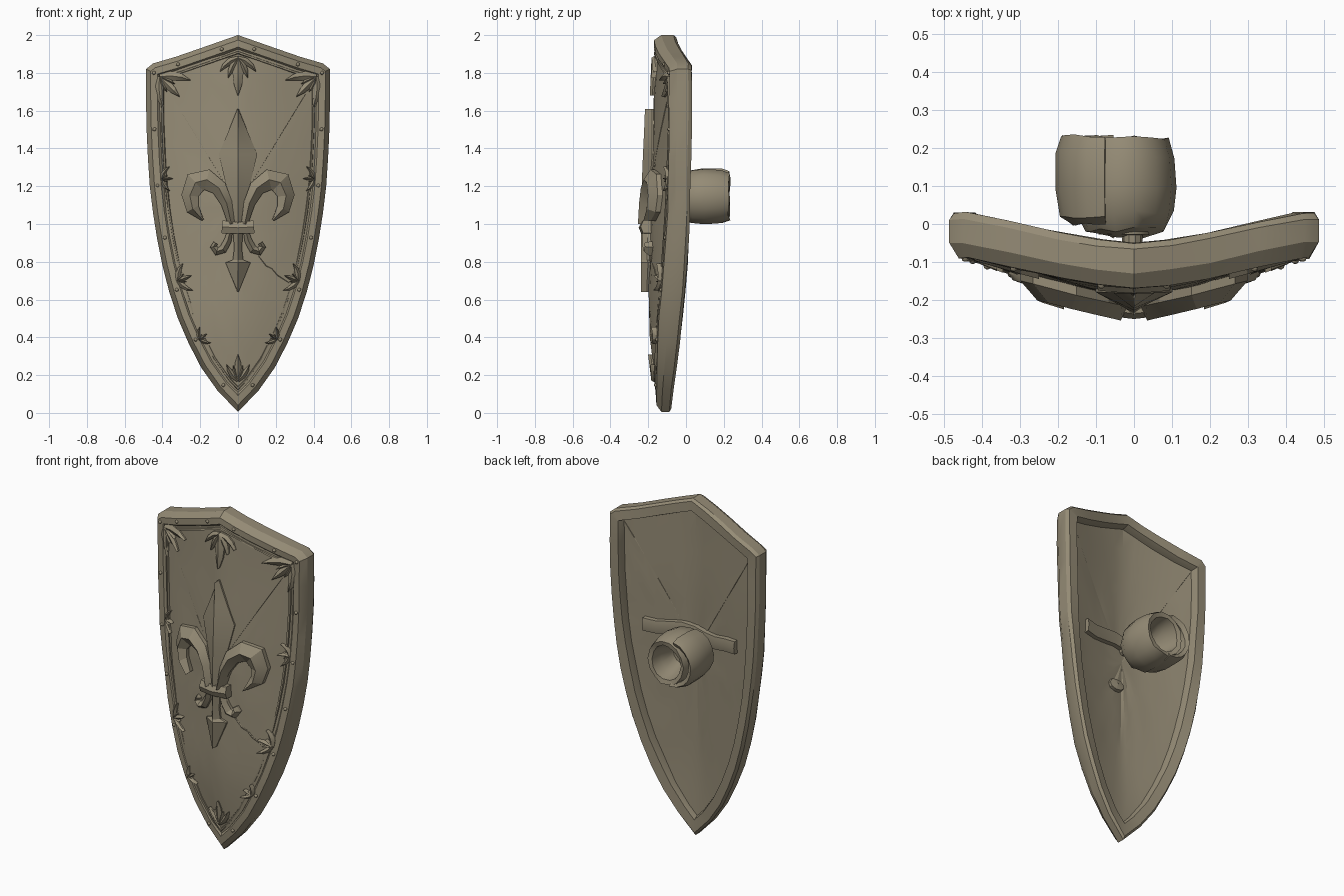
import bpy, bmesh, math, random
from mathutils import Vector

random.seed(4)
if "Cube" in bpy.data.objects:
    bpy.data.objects.remove(bpy.data.objects["Cube"])

COLOUR = (0.30, 0.26, 0.18, 1)
mat = bpy.data.materials.new("weathered bronze")
mat.use_nodes = True
mat.diffuse_color = COLOUR
mat.node_tree.nodes["Principled BSDF"].inputs["Base Color"].default_value = COLOUR


def finish(name, bm, angle=25):
    bmesh.ops.recalc_face_normals(bm, faces=bm.faces)
    me = bpy.data.meshes.new(name)
    bm.to_mesh(me)
    bm.free()
    me.materials.append(mat)
    ob = bpy.data.objects.new(name, me)
    bpy.context.collection.objects.link(ob)
    bpy.ops.object.select_all(action="DESELECT")
    ob.select_set(True)
    bpy.context.view_layer.objects.active = ob
    bpy.ops.object.shade_smooth_by_angle(angle=math.radians(angle))
    return ob


# Curved surfaces of the shield, as depth over (x, z)
def back(x, z):
    return -0.05 + 0.08 * min(1, abs(x) / 0.42) ** 1.4 - 0.03 * max(0, 1 - z / 1.5)


def thick(z):
    return 0.075 + 0.045 * min(1, max(0, z) / 0.45)


def front(x, z):
    bulge = max(0, 1 - (x / 0.4) ** 2) * math.sin(math.pi * min(2, max(0, z)) / 2)
    return back(x, z) - thick(z) + 0.015 - 0.03 * bulge


def inner(x, z):
    return back(x, z) - 0.35 * thick(z)


# Outline, right half from peak to tip, then mirrored
half = [(0, 2), (0.1, 1.965), (0.2, 1.93), (0.33, 1.885), (0.45, 1.85), (0.487, 1.82),
        (0.487, 1.66), (0.484, 1.5), (0.477, 1.35), (0.467, 1.2), (0.45, 1.06), (0.428, 0.92),
        (0.4, 0.78), (0.364, 0.64), (0.318, 0.5), (0.262, 0.37), (0.195, 0.24), (0.11, 0.12), (0, 0.005)]
outline = [Vector(p) for p in half] + [Vector((-x, z)) for x, z in half[-2:0:-1]]


def inset(d):
    out = []
    n = len(outline)
    for i, p in enumerate(outline):
        a = (p - outline[i - 1]).normalized()
        b = (outline[(i + 1) % n] - p).normalized()
        na, nb = Vector((a.y, -a.x)), Vector((b.y, -b.x))
        m = na + nb
        out.append(p + m * (d / max(0.5, 1 + na.dot(nb))))
    return out


def bridge(bm, rings, closed):
    pairs = list(zip(rings, rings[1:])) + ([(rings[-1], rings[0])] if closed else [])
    for r, s in pairs:
        for i in range(len(r)):
            j = (i + 1) % len(r)
            bm.faces.new((r[i], r[j], s[j], s[i]))


def frame(name, section, wear=0.0):
    bm = bmesh.new()
    rings = []
    for d, t in section:
        ring = []
        for p in inset(d):
            y = back(p.x, p.y) - t * thick(p.y) + random.uniform(-wear, wear)
            ring.append(bm.verts.new((p.x, y, p.y)))
        rings.append(ring)
    bridge(bm, rings, True)
    return finish(name, bm, 30)


# Rim and the thin moulding inside it
frame("rim", [(0.012, 0), (0, 0.15), (0, 0.66), (0.025, 1), (0.06, 1.0), (0.075, 0.85),
              (0.075, 0.3), (0.065, 0)], 0.0025)
frame("inner_moulding", [(0.078, 0.8), (0.082, 0.98), (0.09, 1.0), (0.098, 0.8)], 0.002)

# Curved panel with a keel along the middle and slightly beaten faces
bm = bmesh.new()
centre = Vector((0, 1.1))
edge = inset(0.068)
sides = []
for depth in (front, inner):
    rings = []
    for s in (1, 0.85, 0.7, 0.54, 0.37, 0.19):
        ring = []
        for p in edge:
            q = centre + (p - centre) * s
            ring.append(bm.verts.new((q.x, depth(q.x, q.y) + random.uniform(-0.003, 0.003), q.y)))
        rings.append(ring)
    bridge(bm, rings, False)
    hub = bm.verts.new((0, depth(0, centre.y), centre.y))
    last = rings[-1]
    for i in range(len(last)):
        bm.faces.new((last[i - 1], last[i], hub))
    sides.append(rings[0])
bridge(bm, sides, False)
finish("panel", bm, 12)


# Raised ridged strip lying on the panel: points are (x, z, half width)
def strip(bm, pts, h, sign=1, shoulder=0.4):
    rings = []
    for i, (x, z, w) in enumerate(pts):
        a, b = pts[max(0, i - 1)], pts[min(len(pts) - 1, i + 1)]
        d = Vector((b[0] - a[0], b[1] - a[1])).normalized()
        ring = []
        for k, lift in ((-1, -0.015), (-1, shoulder * h), (0, h), (1, shoulder * h), (1, -0.015)):
            px, pz = x - d.y * w * k, z + d.x * w * k
            ring.append(bm.verts.new((sign * px, front(px, pz) - lift, pz)))
        rings.append(ring)
    bridge(bm, rings, False)
    bm.faces.new(rings[0])
    bm.faces.new(rings[-1])


def emblem(name, pts, h, mirrored=False, shoulder=0.4):
    bm = bmesh.new()
    for sign in (1, -1) if mirrored else (1,):
        strip(bm, pts, h, sign, shoulder)
    finish(name, bm)


# Lily emblem
emblem("lily_blade", [(0, 1.61, 0.003), (0, 1.48, 0.055), (0, 1.37, 0.102), (0, 1.2, 0.062),
                      (0, 1.0, 0.025)], 0.045, shoulder=0.2)
emblem("lily_petals", [(0.035, 1.0, 0.018), (0.06, 1.11, 0.03), (0.1, 1.19, 0.042), (0.165, 1.235, 0.055),
                       (0.225, 1.22, 0.06), (0.255, 1.15, 0.045), (0.24, 1.08, 0.035), (0.185, 1.02, 0.006)],
       0.062, True)
emblem("lily_band", [(-0.085, 0.985, 0.034), (0, 0.98, 0.03), (0.085, 0.985, 0.034)], 0.055, shoulder=0.75)
emblem("lily_spear", [(0, 0.98, 0.028), (0, 0.87, 0.02), (0, 0.81, 0.028), (0, 0.795, 0.066),
                      (0, 0.64, 0.003)], 0.042, shoulder=0.25)
emblem("lily_tails", [(0.04, 0.97, 0.014), (0.055, 0.91, 0.02), (0.08, 0.865, 0.022), (0.112, 0.855, 0.022),
                      (0.13, 0.88, 0.018), (0.118, 0.9, 0.012)], 0.04, True)
emblem("crack", [(0.11, 0.83, 0.002), (0.15, 0.78, 0.004), (0.18, 0.765, 0.003), (0.21, 0.73, 0.004),
                 (0.27, 0.69, 0.002)], 0.004)


# Leaf ornaments: a fan of bent leaves around the edge of the panel
def leaves(name, x, z, heading, size, spread, arm=0.8, mirrored=True):
    bm = bmesh.new()
    for sign in (1, -1) if mirrored else (1,):
        for turn, length in ((0, size), (spread, size * arm), (-spread, size * arm),
                             (spread / 2, size * 0.6), (-spread / 2, size * 0.6)):
            pts = []
            for t, w in ((0, 0.08), (0.35, 0.15), (0.7, 0.11), (1, 0.01)):
                a = math.radians(heading + turn * (1 - 0.3 * t))
                pts.append((x + math.cos(a) * length * t, z + math.sin(a) * length * t, w * length))
            strip(bm, pts, 0.022, sign)
    finish(name, bm)


leaves("top_leaves", 0, 1.88, -90, 0.2, 75, 0.6, False)
leaves("corner_leaves", 0.415, 1.78, 225, 0.15, 55, 1.1)
leaves("side_leaves", 0.405, 1.24, 180, 0.06, 80, 1.3)
leaves("lower_leaves", 0.32, 0.7, 160, 0.08, 75, 1.2)
leaves("small_leaves", 0.205, 0.39, 145, 0.05, 75, 1.3)
leaves("bottom_leaves", 0, 0.17, 90, 0.14, 50, 0.75, False)

# Rivets on the rim
bm = bmesh.new()
for i, p in enumerate(inset(0.042)):
    if i % 2 and p.y > 0.1:
        made = bmesh.ops.create_icosphere(bm, subdivisions=1, radius=0.011)
        y = back(p.x, p.y) - thick(p.y)
        bmesh.ops.translate(bm, verts=made["verts"], vec=(p.x, y, p.y))
finish("rivets", bm, 60)


# Turned shape around the y axis, full or part of a circle
def lathe(name, profile, cx, cz, rx, rz, start, sweep, steps, wear):
    bm = bmesh.new()
    full = sweep == 360
    rings = []
    for i in range(steps if full else steps + 1):
        a = math.radians(start + sweep * i / steps)
        rings.append([bm.verts.new((cx + rx * r * math.cos(a), y + random.uniform(-wear, wear),
                                    cz + rz * r * math.sin(a))) for r, y in profile])
    bridge(bm, rings, full)
    if not full:
        bm.faces.new(rings[0])
        bm.faces.new(rings[-1])
    bmesh.ops.remove_doubles(bm, verts=bm.verts, dist=0.0005)
    finish(name, bm, 35)


# Hollow padded grip, open to the back, with an overlapping wrap
lathe("grip_pad", [(0.35, -0.03), (0.75, -0.015), (0.95, 0.03), (1, 0.1), (0.96, 0.18), (0.85, 0.228),
                   (0.68, 0.222), (0.6, 0.15), (0.4, 0.07)], -0.025, 1.145, 0.137, 0.15, 0, 360, 14, 0.008)
lathe("grip_wrap", [(0.7, 0.0), (0.92, 0.02), (1, 0.09), (1, 0.19), (0.9, 0.232), (0.75, 0.22),
                    (0.72, 0.1)], -0.065, 1.15, 0.142, 0.145, 95, 180, 9, 0.005)
lathe("grip_floor", [(0.01, 0.07), (0.5, 0.075), (0.5, -0.028), (0.01, -0.03)],
      -0.025, 1.145, 0.137, 0.15, 0, 360, 14, 0)
lathe("grip_stud", [(0.01, -0.13), (1, -0.13), (1, -0.015), (0.01, -0.015)], -0.005, 1.17, 0.027, 0.027, 0, 360, 10, 0)
lathe("back_lump", [(0.01, -0.14), (1, -0.13), (0.8, -0.078), (0.01, -0.072)], 0.05, 0.94, 0.06, 0.04, 0, 360, 9, 0.003)

# Strap across the back of the panel
bm = bmesh.new()
rings = []
for i in range(9):
    x = -0.3 + 0.075 * i
    z = 1.2 + 0.012 * math.cos(i * 1.3)
    y = inner(x, z)
    rings.append([bm.verts.new((x, y + dy, z + dz)) for dy, dz in
                  ((-0.01, -0.04), (0.025, -0.037), (0.032, 0), (0.025, 0.037), (-0.01, 0.04))])
bridge(bm, rings, False)
bm.faces.new(rings[0])
bm.faces.new(rings[-1])
finish("back_strap", bm)
